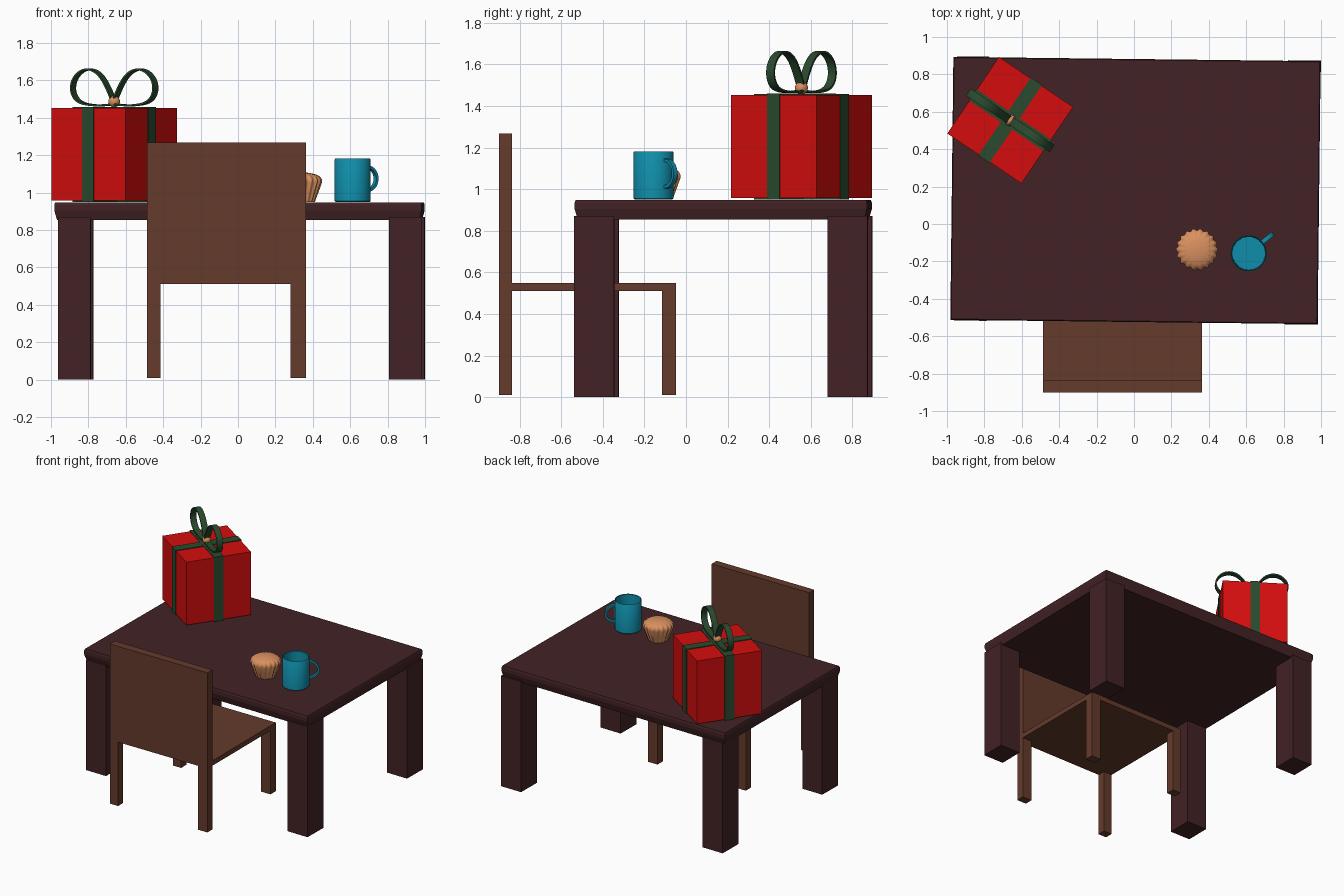
import bpy, bmesh, math
from mathutils import Matrix, Vector

if "Cube" in bpy.data.objects:
    bpy.data.objects.remove(bpy.data.objects["Cube"])


def material(name, rgb):
    m = bpy.data.materials.new(name)
    m.diffuse_color = (*rgb, 1)
    m.use_nodes = True
    m.node_tree.nodes["Principled BSDF"].inputs["Base Color"].default_value = m.diffuse_color
    return m


DARK = material("dark wood", (0.055, 0.016, 0.018))
BROWN = material("brown wood", (0.128, 0.043, 0.025))
RED = material("gift red", (0.66, 0.004, 0.004))
GREEN = material("ribbon green", (0.023, 0.068, 0.027))
TEAL = material("mug teal", (0.005, 0.27, 0.40))
ORANGE = material("baked orange", (0.70, 0.28, 0.115))


def finish(name, bm, mat, frame=Matrix(), smooth=None):
    bmesh.ops.recalc_face_normals(bm, faces=bm.faces)
    me = bpy.data.meshes.new(name)
    bm.to_mesh(me)
    bm.free()
    me.materials.append(mat)
    ob = bpy.data.objects.new(name, me)
    bpy.context.collection.objects.link(ob)
    ob.matrix_world = frame
    if smooth:
        bpy.ops.object.select_all(action='DESELECT')
        ob.select_set(True)
        bpy.context.view_layer.objects.active = ob
        bpy.ops.object.shade_smooth_by_angle(angle=math.radians(smooth))
    return ob


def box(name, x, y, z, mat, frame=Matrix()):
    bm = bmesh.new()
    bmesh.ops.create_cube(bm, size=1)
    for v in bm.verts:
        v.co = [(a + b) / 2 + c * (b - a) for (a, b), c in zip((x, y, z), v.co)]
    return finish(name, bm, mat, frame)


def bridge(bm, rings, closed=False):
    n = len(rings[0])
    pairs = list(zip(rings, rings[1:])) + ([(rings[-1], rings[0])] if closed else [])
    for a, b in pairs:
        for i in range(n):
            j = (i + 1) % n
            bm.faces.new((a[i], a[j], b[j], b[i]))


def lathe(name, profile, n, mat, frame, flute=0, smooth=40):
    """Revolve (radius, z, flute amount) points; caps both ends."""
    bm = bmesh.new()
    rings = []
    for r, z, amp in profile:
        ring = []
        for i in range(n):
            a = 2 * math.pi * i / n
            k = r * (1 + amp * math.cos(flute * a))
            ring.append(bm.verts.new((k * math.cos(a), k * math.sin(a), z)))
        rings.append(ring)
    bridge(bm, rings)
    bm.faces.new(rings[0])
    bm.faces.new(rings[-1])
    return finish(name, bm, mat, frame, smooth)


def strip(name, path, width, thick, mat, frame, closed):
    """Flat band with rectangular section along a path in the xz plane."""
    bm = bmesh.new()
    rings = []
    n = len(path)
    for i, (x, z) in enumerate(path):
        a = path[(i - 1) % n] if closed or i > 0 else path[i]
        b = path[(i + 1) % n] if closed or i < n - 1 else path[i]
        t = Vector((b[0] - a[0], 0, b[1] - a[1])).normalized()
        nrm = Vector((-t.z, 0, t.x)) * thick / 2
        side = Vector((0, width / 2, 0))
        c = Vector((x, 0, z))
        rings.append([bm.verts.new(c + nrm * s + side * w)
                      for s, w in ((1, 1), (1, -1), (-1, -1), (-1, 1))])
    bridge(bm, rings, closed)
    if not closed:
        bm.faces.new(rings[0])
        bm.faces.new(rings[-1])
    return finish(name, bm, mat, frame, 40)


def smooth_path(pts, steps=4):
    """Closed Catmull-Rom curve through a few points."""
    out, n = [], len(pts)
    for i in range(n):
        p = [Vector(pts[(i + k) % n]) for k in (-1, 0, 1, 2)]
        for s in range(steps):
            t = s / steps
            q = 0.5 * (2 * p[1] + (p[2] - p[0]) * t
                       + (2 * p[0] - 5 * p[1] + 4 * p[2] - p[3]) * t * t
                       + (3 * p[1] - p[0] - 3 * p[2] + p[3]) * t ** 3)
            out.append((q.x, q.y))
    return out


def place(x, y, z, deg):
    return Matrix.Translation((x, y, z)) @ Matrix.Rotation(math.radians(deg), 4, 'Z')


# Table: top with its lower edge tapering in, four thick legs
table = place(0.008, 0.179, 0, -0.67)
bm = bmesh.new()
rings = [[bm.verts.new((sx * (0.982 - d), sy * (0.703 - d), z))
          for sx, sy in ((-1, -1), (1, -1), (1, 1), (-1, 1))]
         for d, z in ((0.014, 0.855), (0, 0.905), (0, 0.935), (0.005, 0.948))]
bridge(bm, rings)
bm.faces.new(rings[0])
bm.faces.new(rings[-1])
finish("table_top", bm, DARK, table)
for xn, x in (("left", (-0.963, -0.788)), ("right", (0.808, 0.983))):
    for yn, y in (("front", (-0.706, -0.513)), ("back", (0.512, 0.706))):
        box(f"table_{yn}_{xn}_leg", x, y, (0, 0.87), DARK, table)

# Chair
box("chair_back", (-0.487, 0.363), (-0.9, -0.837), (0.513, 1.267), BROWN)
box("chair_seat", (-0.487, 0.363), (-0.837, -0.048), (0.511, 0.55), BROWN)
for xn, x in (("left", (-0.487, -0.415)), ("right", (0.282, 0.363))):
    for yn, y in (("front", (-0.115, -0.048)), ("back", (-0.9, -0.837))):
        box(f"chair_{yn}_{xn}_leg", x, y, (0.01, 0.513), BROWN)

# Gift box with crossing ribbons
gift = place(-0.662, 0.555, 0, -34)
box("gift_box", (-0.239, 0.239), (-0.247, 0.247), (0.957, 1.453), RED, gift)
box("ribbon_across", (-0.244, 0.244), (-0.036, 0.036), (0.951, 1.459), GREEN, gift)
box("ribbon_along", (-0.036, 0.036), (-0.252, 0.252), (0.951, 1.4585), GREEN, gift)

# Bow: two teardrop loops and a knot
loop = smooth_path([(0.005, 1.48), (0.03, 1.545), (0.073, 1.612), (0.118, 1.648),
                    (0.17, 1.659), (0.22, 1.641), (0.256, 1.6), (0.265, 1.55),
                    (0.245, 1.505), (0.2, 1.478), (0.12, 1.467), (0.05, 1.469)])
for name, s in (("left", -1), ("right", 1)):
    strip(f"bow_{name}_loop", [(s * x, z) for x, z in loop], 0.045, 0.01, GREEN, gift, True)
bm = bmesh.new()
bmesh.ops.create_uvsphere(bm, u_segments=20, v_segments=12, radius=0.031)
finish("bow_knot", bm, ORANGE, gift @ Matrix.Translation((0, 0, 1.487)), 60)

# Muffin: fluted cup flaring to a low dome
lathe("muffin", [(0.07, 0.95, 0.05), (0.09, 1.005, 0.05), (0.107, 1.055, 0.05),
                 (0.108, 1.068, 0.045), (0.101, 1.084, 0.03), (0.082, 1.096, 0.015),
                 (0.05, 1.105, 0), (0.015, 1.109, 0)],
      144, ORANGE, place(0.337, -0.137, 0, 0), flute=18, smooth=50)

# Mug: hollow body and flat C handle
mug = place(0.613, -0.156, 0, 39)
lathe("mug_body", [(r, z, 0) for r, z in
                   ((0.09, 0.95), (0.096, 0.956), (0.096, 1.178), (0.093, 1.182),
                    (0.089, 1.178), (0.087, 0.965))], 48, TEAL, mug)
arc = [(0.092 + 0.069 * math.cos(a), 1.075 + 0.064 * math.sin(a))
       for a in (math.radians(-90 + 180 * i / 20) for i in range(21))]
strip("mug_handle", arc, 0.024, 0.015, TEAL, mug, False)
